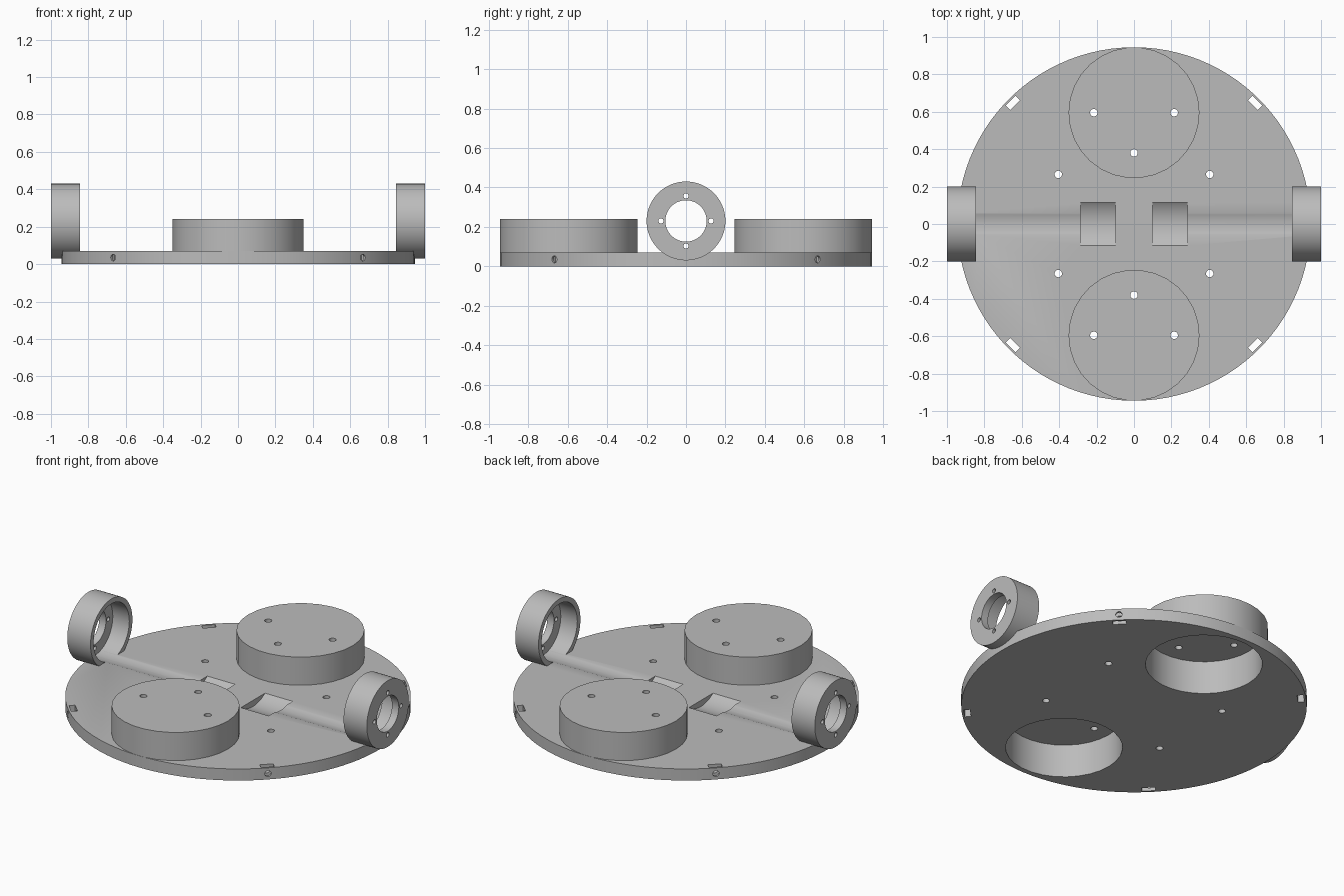
import bpy
import math
from mathutils import Matrix, Vector

if "Cube" in bpy.data.objects:
    bpy.data.objects.remove(bpy.data.objects["Cube"], do_unlink=True)

# Single grey plastic
grey = bpy.data.materials.new("grey plastic")
grey.use_nodes = True
colour = (0.5, 0.5, 0.5, 1)
grey.diffuse_color = colour
grey.node_tree.nodes["Principled BSDF"].inputs["Base Color"].default_value = colour

PLATE_R, PLATE_H = 0.945, 0.07
CUP_Y, CUP_R, CUP_TOP = 0.595, 0.35, 0.24
AXLE_Z = 0.23


def cylinder(name, start, end, radius, sides=32):
    """Cylinder running between two points."""
    start, end = Vector(start), Vector(end)
    axis = end - start
    bpy.ops.mesh.primitive_cylinder_add(vertices=sides, radius=radius, depth=axis.length)
    obj = bpy.context.object
    obj.name = name
    turn = axis.to_track_quat("Z", "Y").to_matrix().to_4x4()
    spin = Matrix.Rotation(math.pi / 2, 4, "Z")
    obj.data.transform(Matrix.Translation((start + end) / 2) @ turn @ spin)
    return obj


def box(name, centre, size, angle):
    bpy.ops.mesh.primitive_cube_add(size=1)
    obj = bpy.context.object
    obj.name = name
    obj.data.transform(Matrix.Translation(centre) @ Matrix.Rotation(angle, 4, "Z")
                       @ Matrix.Diagonal((*size, 1)))
    return obj


def drill(x, y, radius=0.02):
    return cylinder("drill", (x, y, -0.1), (x, y, 0.5), radius, 16)


def carve(obj, cutters):
    """Subtract all cutters, then finish the part."""
    for cutter in cutters:
        mod = obj.modifiers.new("cut", "BOOLEAN")
        mod.operation = "DIFFERENCE"
        mod.solver = "EXACT"
        mod.object = cutter
    bpy.context.view_layer.update()
    evaluated = obj.evaluated_get(bpy.context.evaluated_depsgraph_get())
    mesh = bpy.data.meshes.new_from_object(evaluated)
    obj.modifiers.clear()
    obj.data = mesh
    for cutter in cutters:
        bpy.data.objects.remove(cutter, do_unlink=True)
    mesh.materials.clear()
    mesh.materials.append(grey)
    bpy.ops.object.select_all(action="DESELECT")
    obj.select_set(True)
    bpy.context.view_layer.objects.active = obj
    bpy.ops.object.shade_smooth_by_angle(angle=math.radians(30))


# Round base plate with its cutouts
plate = cylinder("base_plate", (0, 0, 0), (0, 0, PLATE_H), PLATE_R, 100)
cuts = []
for sy in (-1, 1):
    cuts.append(cylinder("cavity", (0, sy * CUP_Y, -0.1), (0, sy * CUP_Y, 0.3), 0.32, 30))
    for sx in (-1, 1):
        cuts.append(drill(sx * 0.405, sy * 0.265))
        # Nut slot and radial screw hole at each diagonal
        out = Vector((sx, sy, 0)).normalized()
        angle = math.atan2(sy, sx)
        mid = Vector((0, 0, PLATE_H / 2))
        cuts.append(box("slot", out * 0.915, (0.034, 0.075, 0.3), angle))
        cuts.append(cylinder("screw_hole", out * 0.87 + mid, out * 1.1 + mid, 0.018, 16))
for sx in (-1, 1):
    # Motor groove and the wider gearbox pocket
    cuts.append(cylinder("groove", (sx * 0.2, 0, AXLE_Z), (sx * 1.1, 0, AXLE_Z), 0.17, 64))
    cuts.append(cylinder("pocket", (sx * 0.1, 0, AXLE_Z), (sx * 0.285, 0, AXLE_Z), 0.197, 64))
carve(plate, cuts)

# Hollow caster cups, open underneath
for sy, label in ((-1, "front"), (1, "back")):
    y = sy * CUP_Y
    cup = cylinder(label + "_caster_cup", (0, y, PLATE_H), (0, y, CUP_TOP), CUP_R, 30)
    carve(cup, [cylinder("cavity", (0, y, -0.1), (0, y, 0.2), 0.32, 30),
                drill(-0.215, y), drill(0.215, y), drill(0, y - sy * 0.215)])

# Motor mounting rings, open towards the middle
for sx, label in ((1, "left"), (-1, "right")):
    ring = cylinder(label + "_motor_ring", (sx * 0.845, 0, AXLE_Z), (sx, 0, AXLE_Z), 0.2, 64)
    cuts = [cylinder("bowl", (sx * 0.7, 0, AXLE_Z), (sx * 0.955, 0, AXLE_Z), 0.17, 64),
            cylinder("bore", (sx * 0.8, 0, AXLE_Z), (sx * 1.1, 0, AXLE_Z), 0.105, 48)]
    for i in range(4):
        a = i * math.pi / 2
        y, z = 0.127 * math.cos(a), AXLE_Z + 0.127 * math.sin(a)
        cuts.append(cylinder("bolt_hole", (sx * 0.9, y, z), (sx * 1.1, y, z), 0.013, 16))
    carve(ring, cuts)
